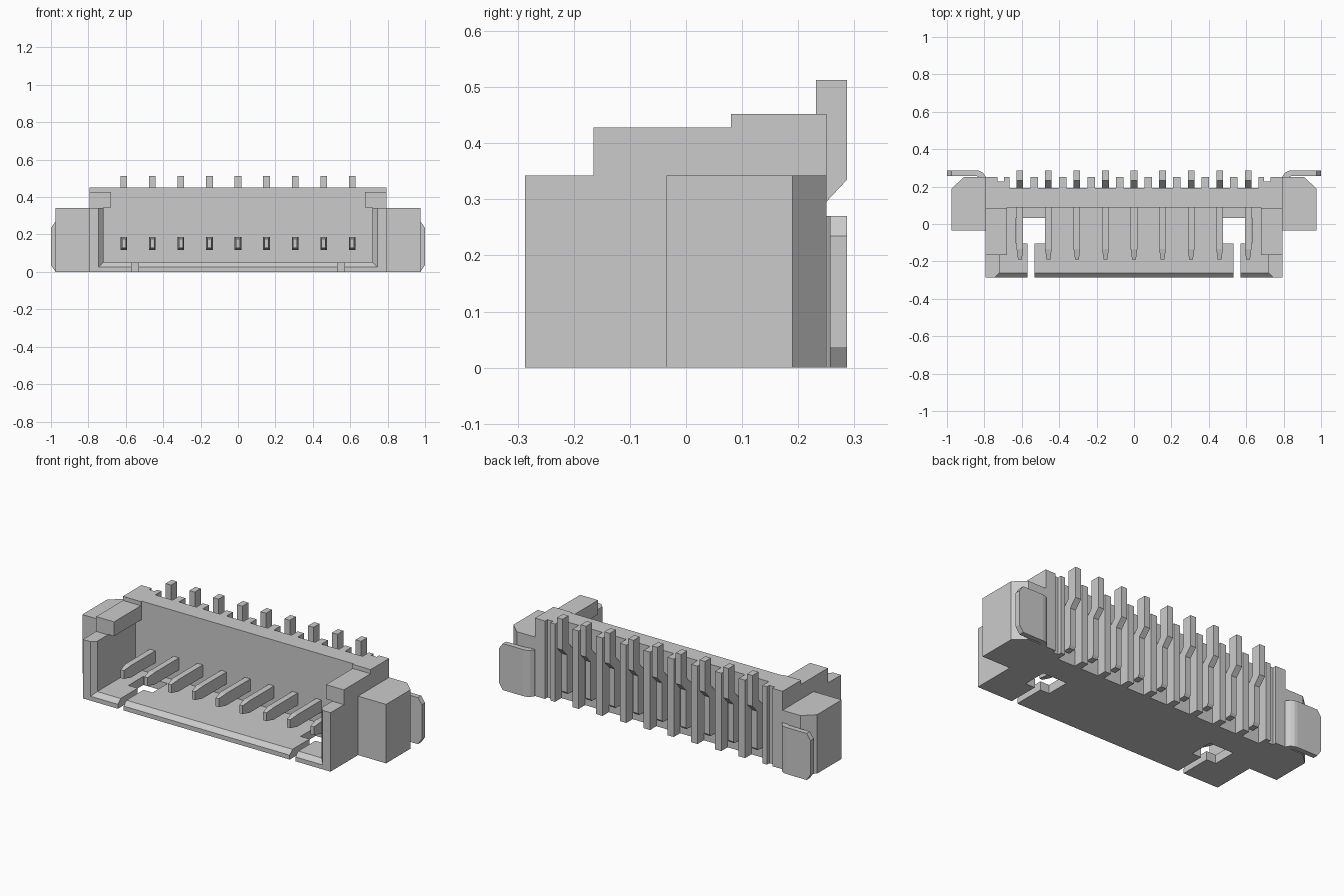
import bpy, bmesh

if "Cube" in bpy.data.objects:
    bpy.data.objects.remove(bpy.data.objects["Cube"])


def loft(bm, ring_a, ring_b):
    """Closed solid between two matching rings of points."""
    a = [bm.verts.new(p) for p in ring_a]
    b = [bm.verts.new(p) for p in ring_b]
    n = len(a)
    bm.faces.new(a)
    bm.faces.new(b[::-1])
    for i in range(n):
        bm.faces.new((a[i], b[i], b[(i + 1) % n], a[(i + 1) % n]))


def place(axis, p, t):
    u, v = p
    return {'x': (t, u, v), 'y': (u, t, v), 'z': (u, v, t)}[axis]


def prism(bm, pts, axis, t0, t1):
    loft(bm, [place(axis, p, t0) for p in pts], [place(axis, p, t1) for p in pts])


def rect(u0, u1, v0, v1):
    return [(u0, v0), (u1, v0), (u1, v1), (u0, v1)]


def box(bm, x0, x1, y0, y1, z0, z1):
    prism(bm, rect(x0, x1, y0, y1), 'z', z0, z1)


def finish(bm, name):
    bmesh.ops.recalc_face_normals(bm, faces=bm.faces)
    me = bpy.data.meshes.new(name)
    bm.to_mesh(me)
    bm.free()
    ob = bpy.data.objects.new(name, me)
    bpy.context.collection.objects.link(ob)
    return ob


def cut(target, bm, name):
    cutter = finish(bm, name)
    cutter.hide_render = True
    cutter.hide_set(True)
    cutter.display_type = 'WIRE'
    m = target.modifiers.new(name, 'BOOLEAN')
    m.operation = 'DIFFERENCE'
    m.solver = 'EXACT'
    m.object = cutter


pin_x = [(i - 4) * 0.1525 for i in range(9)]

# Housing: stepped side profile swept across the width
bm = bmesh.new()
prism(bm, [(-.287, 0), (.25, 0), (.25, .452), (.08, .452), (.08, .428),
           (-.165, .428), (-.165, .342), (-.287, .342)], 'x', -.795, .795)
housing = finish(bm, "housing")

# Open cavity, narrower at the top so overhanging lugs remain at the corners
bm = bmesh.new()
prism(bm, [(-.72, .05), (.72, .05), (.72, .345), (.68, .345),
           (.68, .6), (-.68, .6), (-.68, .345), (-.72, .345)], 'y', -.4, .088)
cut(housing, bm, "cavity_cutter")

# Chamfered mouth of the cavity
bm = bmesh.new()
loft(bm, [(x, -.2874, z) for x, z in rect(-.745, .745, .025, .6)],
     [(x, -.262, z) for x, z in rect(-.72, .72, .05, .6)])
cut(housing, bm, "mouth_cutter")

# L-shaped floor openings: wide window and narrow slot to the front
for side, s in (("left", -1), ("right", 1)):
    bm = bmesh.new()
    prism(bm, [(s * x, y) for x, y in [(.475, .033), (.475, -.105), (.533, -.105), (.533, -.35),
                                       (.57, -.35), (.57, -.105), (.63, -.105), (.63, .033)]],
          'z', -.1, .1)
    cut(housing, bm, side + "_floor_cutter")

# Back grooves that leave fins between the pins
bm = bmesh.new()
for x in pin_x:
    box(bm, x - .056, x + .056, .192, .4, -.1, .6)
for s in (-1, 1):
    box(bm, *sorted((s * .695, s * .73)), .228, .4, -.1, .6)
cut(housing, bm, "back_groove_cutter")

# Contact pins: tapered blade, upright strip and stepped solder tail
for i, x in enumerate(pin_x):
    bm = bmesh.new()
    w = .0175
    blade = rect(x - w, x + w, .117, .187)
    tip = rect(x - .010, x + .010, .128, .176)
    loft(bm, [(u, -.19, v) for u, v in tip], [(u, -.135, v) for u, v in blade])
    prism(bm, blade, 'y', -.135, .2)
    prism(bm, [(.192, .06), (.235, .06), (.245, .075), (.245, .29), (.287, .335),
               (.287, .513), (.232, .513), (.232, .355), (.192, .31)], 'x', x - w, x + w)
    finish(bm, "contact_pin_%d" % (i + 1))

for side, s in (("left", -1), ("right", 1)):
    # Side ears with a cut back corner
    bm = bmesh.new()
    prism(bm, [(s * x, y) for x, y in [(.79, -.035), (.975, -.035), (.975, .19),
                                       (.91, .25), (.79, .25)]], 'z', 0, .342)
    finish(bm, side + "_ear")

    # Metal solder tabs: bent root and flat plate with clipped corners
    bm = bmesh.new()
    prism(bm, [(s * x, y) for x, y in [(.79, .24), (.795, .257), (.808, .274), (.825, .284),
                                       (.845, .287), (.845, .257), (.83, .252), (.82, .24)]],
          'z', 0, .27)
    prism(bm, [(s * x, z) for x, z in [(.845, 0), (.975, 0), (1.0, .037), (1.0, .235),
                                       (.975, .27), (.845, .27)]], 'y', .257, .287)
    finish(bm, side + "_solder_tab")
